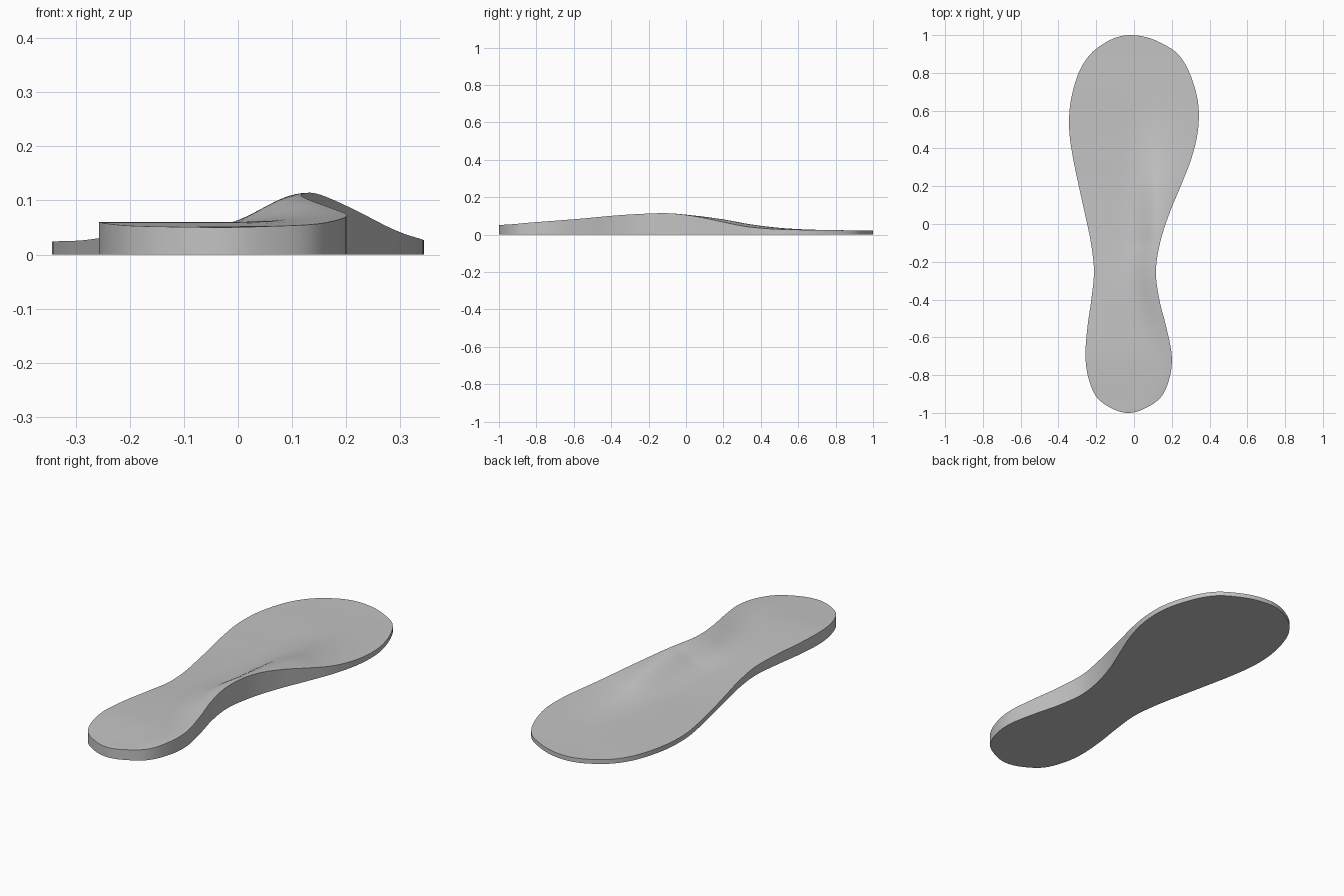
import bpy, bmesh, math

cube = bpy.data.objects.get("Cube")
if cube:
    bpy.data.objects.remove(cube, do_unlink=True)

# Stations from heel to toe: y, outer edge x, inner edge x, base height, arch crest height
STATIONS = [
    (-1, -.03, -.03, .05, .05),
    (-.98, -.11, .05, .051, .052),
    (-.92, -.195, .14, .053, .056),
    (-.82, -.24, .187, .057, .065),
    (-.7, -.257, .2, .06, .074),
    (-.55, -.247, .172, .057, .086),
    (-.4, -.226, .134, .052, .1),
    (-.25, -.212, .116, .044, .11),
    (-.1, -.228, .138, .036, .114),
    (.05, -.259, .185, .03, .101),
    (.2, -.292, .247, .026, .081),
    (.35, -.323, .305, .025, .054),
    (.5, -.343, .339, .024, .036),
    (.65, -.335, .338, .024, .027),
    (.8, -.293, .294, .023, .024),
    (.9, -.23, .232, .022, .022),
    (.96, -.152, .14, .022, .022),
    (.99, -.085, .06, .022, .022),
    (1, -.02, -.02, .022, .022),
]
STEPS, COLUMNS = 6, 40
ARCH_X = .138


def swap_sides(station):
    y, outer, inner, base, crest = station
    return (y, inner, outer, base, crest)


def spline(a, b, c, d, t):
    """Catmull-Rom blend of four stations."""
    return [q + t * (r - p + t * (2 * p - 5 * q + 4 * r - s + t * (3 * (q - r) + s - p))) / 2
            for p, q, r, s in zip(a, b, c, d)]


def smooth_rows():
    # The outline wraps around each tip, so the stations past it are mirrored
    pts = [swap_sides(STATIONS[1])] + STATIONS + [swap_sides(STATIONS[-2])]
    rows = []
    for i in range(len(STATIONS) - 1):
        for k in range(STEPS):
            rows.append(spline(*pts[i:i + 4], k / STEPS))
    rows.append(list(STATIONS[-1]))
    return rows


def top_height(x, y, inner, base, crest):
    """Arch support: a ridge that is steep outward and gentle toward the inner edge."""
    ridge = inner if y < -.1 else ARCH_X
    width = .074 if x < ridge else .14
    return base + (crest - base) * math.exp(-((x - ridge) / width) ** 2 / 2)


def build_insole():
    bm = bmesh.new()
    top, bottom = [], []
    for y, outer, inner, base, crest in smooth_rows():
        xs = [outer + (inner - outer) * j / COLUMNS for j in range(COLUMNS + 1)]
        top.append([bm.verts.new((x, y, top_height(x, y, inner, base, crest))) for x in xs])
        bottom.append([bm.verts.new((x, y, 0)) for x in (xs[0], xs[-1])])
    for i in range(len(top) - 1):
        # Contoured top
        for j in range(COLUMNS):
            bm.faces.new((top[i][j], top[i][j + 1], top[i + 1][j + 1], top[i + 1][j]))
        # Flat sole and side walls
        bm.faces.new((bottom[i][0], bottom[i + 1][0], bottom[i + 1][1], bottom[i][1]))
        for side in (0, -1):
            bm.faces.new((bottom[i][side], bottom[i + 1][side], top[i + 1][side], top[i][side]))
    # Close the heel and toe tips
    bmesh.ops.remove_doubles(bm, verts=bm.verts, dist=.00005)
    bmesh.ops.recalc_face_normals(bm, faces=bm.faces)
    mesh = bpy.data.meshes.new("insole")
    bm.to_mesh(mesh)
    bm.free()
    obj = bpy.data.objects.new("insole", mesh)
    bpy.context.collection.objects.link(obj)
    return obj


# Plain grey material
grey = bpy.data.materials.new("light_grey")
grey.use_nodes = True
colour = (.55, .55, .55, 1)
grey.diffuse_color = colour
grey.node_tree.nodes["Principled BSDF"].inputs["Base Color"].default_value = colour

insole = build_insole()
insole.data.materials.append(grey)
bpy.ops.object.select_all(action='DESELECT')
insole.select_set(True)
bpy.context.view_layer.objects.active = insole
bpy.ops.object.shade_smooth_by_angle(angle=math.radians(35))
